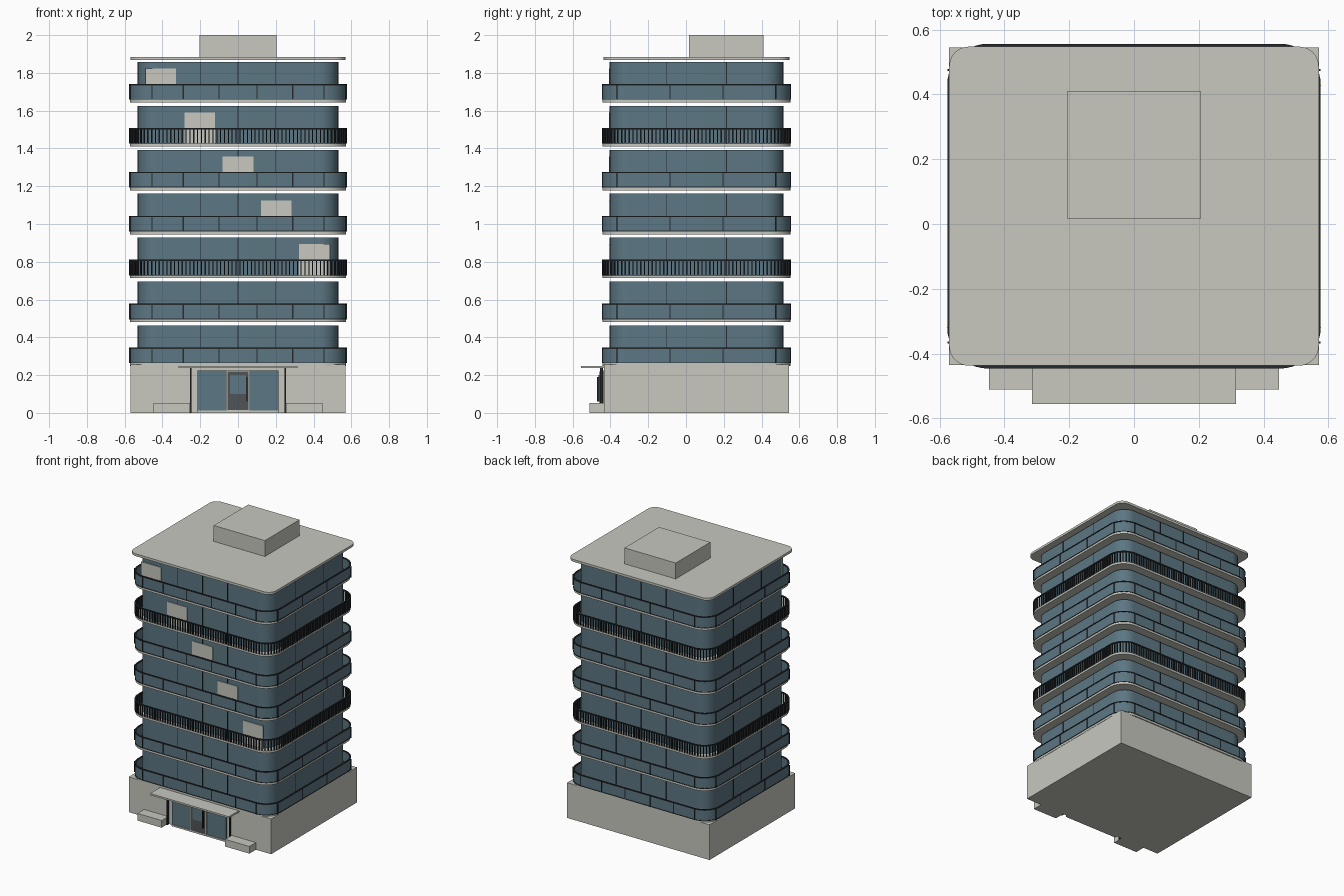
import bpy, bmesh, math
from mathutils import Matrix, Vector

if "Cube" in bpy.data.objects:
    bpy.data.objects.remove(bpy.data.objects["Cube"])

CY = 0.055           # centre of the tower in y
PITCH = 0.2325       # storey height
SLAB0 = 0.248        # underside of the first balcony slab


def colour(name, rgb):
    m = bpy.data.materials.new(name)
    m.diffuse_color = (*rgb, 1)
    m.use_nodes = True
    m.node_tree.nodes["Principled BSDF"].inputs["Base Color"].default_value = m.diffuse_color
    return m


CONCRETE = colour("pale concrete", (0.58, 0.58, 0.53))
GLASS = colour("blue grey glass", (0.107, 0.184, 0.227))
METAL = colour("black metal", (0.02, 0.024, 0.027))
DOOR = colour("dark grey door", (0.08, 0.09, 0.095))


def finish(bm, name, mat, smooth=False):
    bmesh.ops.recalc_face_normals(bm, faces=bm.faces)
    me = bpy.data.meshes.new(name)
    bm.to_mesh(me)
    bm.free()
    me.materials.append(mat)
    ob = bpy.data.objects.new(name, me)
    bpy.context.collection.objects.link(ob)
    if smooth:
        bpy.ops.object.select_all(action='DESELECT')
        ob.select_set(True)
        bpy.context.view_layer.objects.active = ob
        bpy.ops.object.shade_smooth_by_angle(angle=math.radians(30))
    return ob


def add_box(bm, x0, x1, y0, y1, z0, z1):
    m = Matrix.Translation(((x0 + x1) / 2, (y0 + y1) / 2, (z0 + z1) / 2))
    bmesh.ops.create_cube(bm, size=1, matrix=m @ Matrix.Diagonal((x1 - x0, y1 - y0, z1 - z0, 1)))


def box(name, mat, *dims):
    bm = bmesh.new()
    add_box(bm, *dims)
    return finish(bm, name, mat)


def outline(hx, hy, r, n=10):
    """Rounded rectangle around the tower axis, anticlockwise."""
    pts = []
    for k, (sx, sy) in enumerate([(1, 1), (-1, 1), (-1, -1), (1, -1)]):
        for i in range(n + 1):
            a = (k + i / n) * math.pi / 2
            pts.append(Vector((sx * (hx - r) + r * math.cos(a),
                               CY + sy * (hy - r) + r * math.sin(a), 0)))
    return pts


def prism(name, mat, hx, hy, r, z0, z1):
    bm = bmesh.new()
    f = bm.faces.new([bm.verts.new((p.x, p.y, z0)) for p in outline(hx, hy, r)])
    up = bmesh.ops.extrude_face_region(bm, geom=[f])
    bmesh.ops.translate(bm, vec=(0, 0, z1 - z0),
                        verts=[v for v in up["geom"] if isinstance(v, bmesh.types.BMVert)])
    return finish(bm, name, mat, True)


def ring(name, mat, hx, hy, r, t, z0, z1):
    """Hollow rounded band of thickness t."""
    bm = bmesh.new()
    o, i = outline(hx, hy, r), outline(hx - t, hy - t, r - t)
    loops = [[bm.verts.new((p.x, p.y, z)) for p in pts]
             for pts, z in ((o, z0), (o, z1), (i, z1), (i, z0))]
    n = len(o)
    for a in range(4):
        A, B = loops[a], loops[(a + 1) % 4]
        for k in range(n):
            bm.faces.new((A[k], A[(k + 1) % n], B[(k + 1) % n], B[k]))
    return finish(bm, name, mat, True)


def bars(name, hx, hy, r, count, z0, z1):
    """Evenly spaced upright bars along the rounded outline."""
    pts = outline(hx, hy, r)
    segs = [(p, pts[(k + 1) % len(pts)]) for k, p in enumerate(pts)]
    step = sum((b - a).length for a, b in segs) / count
    bm = bmesh.new()
    walked, nxt = 0.0, 0.0
    for a, b in segs:
        d = b - a
        while nxt < walked + d.length - 1e-6:
            p = a + d.normalized() * (nxt - walked)
            m = (Matrix.Translation((p.x, p.y, (z0 + z1) / 2))
                 @ Matrix.Rotation(math.atan2(d.y, d.x), 4, 'Z')
                 @ Matrix.Diagonal((0.006, 0.01, z1 - z0, 1)))
            bmesh.ops.create_cube(bm, size=1, matrix=m)
            nxt += step
        walked += d.length
    return finish(bm, name, METAL)


def uprights(name, hx, hy, xs, ys, w, z0, z1):
    """Thin posts on all four straight sides."""
    bm = bmesh.new()
    for s in (-1, 1):
        for x in xs:
            y = CY + s * hy
            add_box(bm, x - w, x + w, y - 0.003, y + 0.003, z0, z1)
        for y in ys:
            add_box(bm, s * hx - 0.003, s * hx + 0.003, CY + y - w, CY + y + w, z0, z1)
    return finish(bm, name, METAL)


# Ground floor block
box("ground_floor", CONCRETE, -0.57, 0.57, -0.435, 0.545, 0, 0.255)

# Storeys: slab, glazed wall, balcony railing
door_x = {2: 0.405, 3: 0.2025, 4: 0.0, 5: -0.2025, 6: -0.41}
for i in range(7):
    z = SLAB0 + i * PITCH
    top = z + 0.015
    prism(f"balcony_slab_{i}", CONCRETE, 0.572, 0.497, 0.122, z, top)
    prism(f"glazed_wall_{i}", GLASS, 0.53, 0.458, 0.10, top, z + 0.215)
    uprights(f"wall_mullions_{i}", 0.53, 0.458, (-0.2, 0, 0.2), (-0.16, 0.16),
             0.002, top, z + 0.215)
    rail = top + 0.083
    ring(f"handrail_{i}", METAL, 0.576, 0.501, 0.126, 0.01, rail - 0.007, rail)
    if i in (2, 5):
        bars(f"railing_bars_{i}", 0.571, 0.496, 0.121, 200, top, rail - 0.007)
    else:
        ring(f"railing_glass_{i}", GLASS, 0.573, 0.498, 0.123, 0.005, top + 0.004, rail - 0.007)
        ring(f"railing_foot_{i}", METAL, 0.575, 0.50, 0.125, 0.008, top, top + 0.005)
        uprights(f"railing_posts_{i}", 0.573, 0.498, (-0.455, -0.29, -0.1, 0.1, 0.29, 0.455),
                 (-0.42, -0.14, 0.14, 0.42), 0.003, top, rail - 0.005)
    if i in door_x:
        x = door_x[i]
        box(f"pale_panel_{i}", CONCRETE, x - 0.081, x + 0.081, -0.408, -0.40, top, top + 0.165)

# Roof and stair housing
prism("roof", CONCRETE, 0.57, 0.492, 0.06, 1.868, 1.885)
box("roof_housing", CONCRETE, -0.205, 0.205, 0.015, 0.41, 1.885, 2.0)

# Entrance
box("canopy", CONCRETE, -0.315, 0.315, -0.555, -0.43, 0.237, 0.249)
box("entrance_glass", GLASS, -0.215, 0.215, -0.447, -0.43, 0.012, 0.225)
box("door_frame", CONCRETE, -0.064, 0.064, -0.455, -0.44, 0.008, 0.225)
box("door_leaf", DOOR, -0.056, 0.056, -0.459, -0.45, 0.015, 0.218)
box("door_pane", GLASS, -0.042, 0.042, -0.462, -0.455, 0.10, 0.20)
box("door_handle", METAL, 0.044, 0.049, -0.472, -0.455, 0.06, 0.19)
box("door_sill", CONCRETE, -0.215, 0.215, -0.452, -0.43, 0, 0.012)
for side, s in (("left", -1), ("right", 1)):
    box(f"canopy_post_{side}", METAL, s * 0.25 - 0.004, s * 0.25 + 0.004, -0.456, -0.44, 0, 0.237)
    xs = sorted((s * 0.255, s * 0.448))
    box(f"bench_{side}", CONCRETE, xs[0], xs[1], -0.51, -0.43, 0, 0.052)
